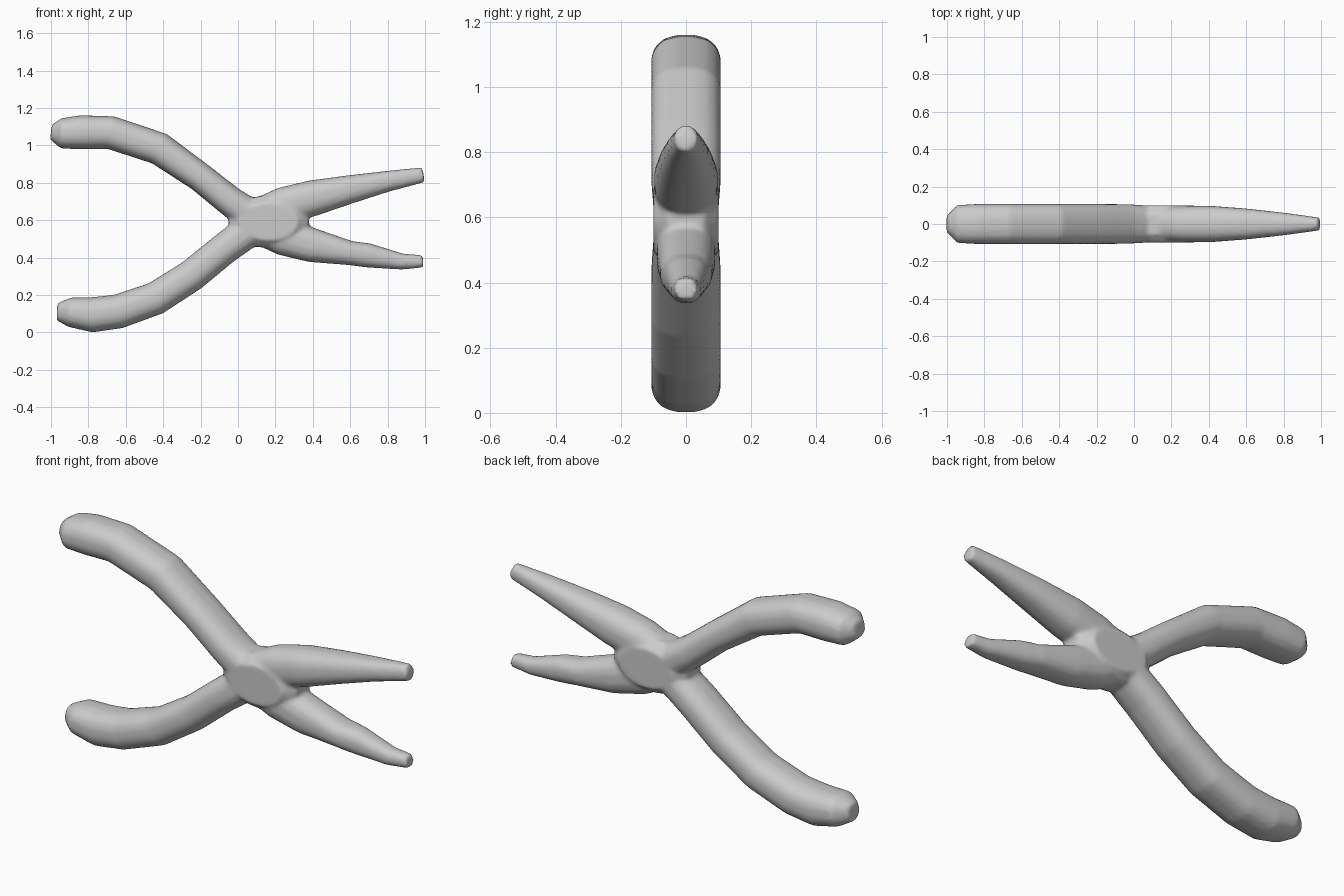
import bpy, bmesh, math
from mathutils import Vector

if "Cube" in bpy.data.objects:
    bpy.data.objects.remove(bpy.data.objects["Cube"])

SIDES = 16
bm = bmesh.new()


def sgnpow(v, p):
    return math.copysign(abs(v) ** p, v)


def limb(stations):
    """Loft rounded sections along a path: x, z, half height, half depth."""
    pts = [Vector((s[0], 0, s[1])) for s in stations]
    rings = []
    for i, (x, z, h, d) in enumerate(stations):
        t = (pts[min(i + 1, len(pts) - 1)] - pts[max(i - 1, 0)]).normalized()
        n = Vector((-t.z, 0, t.x))
        ring = []
        for k in range(SIDES):
            a = 2 * math.pi * (k + 0.5) / SIDES
            off = n * (h * 1.02 * sgnpow(math.sin(a), 0.82))
            off.y = d * 1.02 * sgnpow(math.cos(a), 0.82)
            ring.append(bm.verts.new(pts[i] + off))
        rings.append(ring)
    for r, q in zip(rings, rings[1:]):
        for k in range(SIDES):
            j = (k + 1) % SIDES
            bm.faces.new((r[k], r[j], q[j], q[k]))
    bm.faces.new(rings[0][::-1])
    bm.faces.new(rings[-1])


# Upper handle
limb([(-1.0, 1.07, .04, .045), (-.945, 1.064, .08, .1), (-.84, 1.07, .09, .106),
      (-.68, 1.068, .088, .106), (-.42, .982, .087, .106), (-.2, .828, .077, .106),
      (-.04, .70, .08, .105), (.12, .59, .09, .095)])
# Lower handle
limb([(-.968, .11, .045, .045), (-.9, .108, .078, .1), (-.78, .094, .093, .106),
      (-.64, .112, .091, .106), (-.44, .182, .088, .106), (-.25, .303, .085, .106),
      (-.07, .45, .084, .105), (.12, .59, .09, .095)])
# Upper jaw
limb([(.08, .60, .1, .09), (.25, .68, .098, .095), (.4, .718, .095, .097),
      (.6, .765, .075, .082), (.8, .808, .055, .06), (.992, .843, .04, .034)])
# Lower jaw
limb([(.08, .59, .1, .09), (.25, .51, .1, .09), (.4, .465, .09, .088),
      (.6, .424, .064, .078), (.7, .411, .064, .066), (.88, .378, .042, .047),
      (.99, .38, .033, .034)])
# Pivot hub
hub = [(.72, -.1), (1, -.055), (1, .055), (.72, .1)]
rings = [[bm.verts.new((.165 + .215 * s * math.cos(2 * math.pi * k / 24), y,
                        .592 + .14 * s * math.sin(2 * math.pi * k / 24)))
          for k in range(24)] for s, y in hub]
for r, q in zip(rings, rings[1:]):
    for k in range(24):
        j = (k + 1) % 24
        bm.faces.new((r[k], q[k], q[j], r[j]))
bm.faces.new(rings[0])
bm.faces.new(rings[-1][::-1])
bmesh.ops.recalc_face_normals(bm, faces=bm.faces)

mesh = bpy.data.meshes.new("pliers")
bm.to_mesh(mesh)
bm.free()
obj = bpy.data.objects.new("pliers", mesh)
bpy.context.collection.objects.link(obj)

# Fuse the limbs into one skin and soften the joints
remesh = obj.modifiers.new("fuse", 'REMESH')
remesh.mode = 'VOXEL'
remesh.voxel_size = 0.011
remesh.use_smooth_shade = True
soft = obj.modifiers.new("soften", 'SMOOTH')
soft.factor = 0.5
soft.iterations = 6
